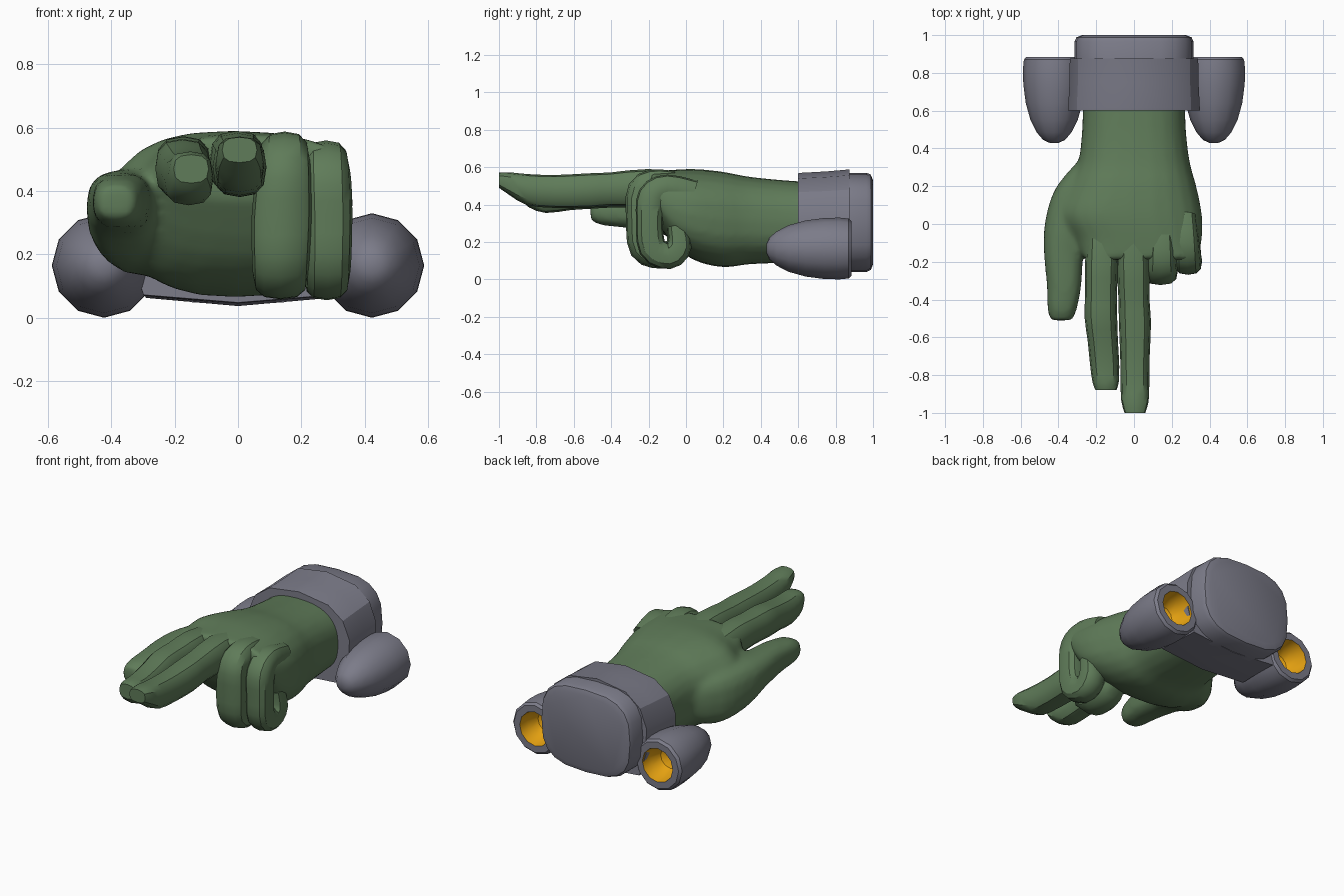
import bpy, bmesh, math
from mathutils import Vector


def material(name, rgb):
    m = bpy.data.materials.new(name)
    m.diffuse_color = (*rgb, 1)
    return m


GREEN = material("green glove", (0.115, 0.2, 0.1))
GREY = material("grey metal", (0.2, 0.2, 0.25))
GOLD = material("gold nozzle", (0.83, 0.38, 0.006))


def rounded(n, p):
    """Unit superellipse outline."""
    pts = []
    for i in range(n):
        a = 2 * math.pi * i / n
        c, s = math.cos(a), math.sin(a)
        pts.append((math.copysign(abs(c) ** (2 / p), c), math.copysign(abs(s) ** (2 / p), s)))
    return pts


def spline(rings, steps):
    """Catmull-Rom resampling of (x, y, z, half width, half height) rings."""
    out = []
    for i in range(len(rings) - 1):
        p0, p1 = rings[max(i - 1, 0)], rings[i]
        p2, p3 = rings[i + 1], rings[min(i + 2, len(rings) - 1)]
        for k in range(steps):
            t = k / steps
            out.append([0.5 * (2 * b + (c - a) * t + (2 * a - 5 * b + 4 * c - d) * t * t
                               + (3 * b - a - 3 * c + d) * t ** 3)
                        for a, b, c, d in zip(p0, p1, p2, p3)])
    out.append(list(rings[-1]))
    return out


def loft(bm, rings, outline, steps=1, follow=False):
    """Skin rings; they face -y unless they follow the path."""
    rings = spline(rings, steps)
    mid = [Vector(r[:3]) for r in rings]
    loops = []
    for i, r in enumerate(rings):
        up = Vector((0, 0, 1))
        if follow:
            t = mid[min(i + 1, len(mid) - 1)] - mid[max(i - 1, 0)]
            up = t.cross(Vector((1, 0, 0))).normalized()
        loops.append([bm.verts.new(mid[i] + Vector((u * r[3], 0, 0)) + up * (v * r[4]))
                      for u, v in outline])
    n = len(outline)
    bands = []
    for a, b in zip(loops, loops[1:]):
        bands.append([bm.faces.new((a[j], a[(j + 1) % n], b[(j + 1) % n], b[j])) for j in range(n)])
    bands[0].append(bm.faces.new(loops[0][::-1]))
    bands[-1].append(bm.faces.new(loops[-1]))
    return bands


def finish(bm, name, mats, angle=35):
    bmesh.ops.recalc_face_normals(bm, faces=bm.faces[:])
    me = bpy.data.meshes.new(name)
    bm.to_mesh(me)
    bm.free()
    for m in mats:
        me.materials.append(m)
    ob = bpy.data.objects.new(name, me)
    bpy.context.collection.objects.link(ob)
    bpy.ops.object.select_all(action='DESELECT')
    ob.select_set(True)
    bpy.context.view_layer.objects.active = ob
    bpy.ops.object.shade_smooth_by_angle(angle=math.radians(angle))
    return ob


# Palm, forearm and thumb, blended into one skin
bm = bmesh.new()
loft(bm, [(0, 0.68, 0.31, 0.27, 0.21), (0, 0.5, 0.31, 0.275, 0.222),
          (0, 0.33, 0.315, 0.295, 0.235), (-0.01, 0.2, 0.32, 0.34, 0.255),
          (-0.02, 0.05, 0.345, 0.38, 0.245), (0.02, -0.08, 0.39, 0.34, 0.195),
          (0.04, -0.19, 0.475, 0.30, 0.10)], rounded(24, 2.5), 3)
loft(bm, [(-0.17, 0.38, 0.29, 0.08, 0.10), (-0.27, 0.2, 0.29, 0.14, 0.16),
          (-0.33, 0.02, 0.32, 0.14, 0.15), (-0.37, -0.14, 0.355, 0.108, 0.108),
          (-0.37, -0.32, 0.365, 0.092, 0.09), (-0.38, -0.45, 0.365, 0.078, 0.075),
          (-0.385, -0.51, 0.365, 0.058, 0.05)], rounded(16, 2.6), 3)
hand = finish(bm, "palm_and_thumb", [GREEN])
rm = hand.modifiers.new("blend", 'REMESH')
rm.mode, rm.voxel_size, rm.use_smooth_shade = 'VOXEL', 0.018, True
sm = hand.modifiers.new("soften", 'SMOOTH')
sm.factor, sm.iterations = 0.5, 6

# Two pointing fingers
bm = bmesh.new()
loft(bm, [(-0.17, 0.05, 0.455, 0.07, 0.085), (-0.172, -0.2, 0.475, 0.087, 0.098),
          (-0.175, -0.36, 0.475, 0.084, 0.09), (-0.175, -0.5, 0.47, 0.086, 0.092),
          (-0.165, -0.62, 0.455, 0.08, 0.085), (-0.155, -0.75, 0.44, 0.077, 0.085),
          (-0.15, -0.84, 0.455, 0.069, 0.07), (-0.148, -0.88, 0.47, 0.055, 0.045)],
     rounded(12, 2.7), 2)
finish(bm, "index_finger", [GREEN])
bm = bmesh.new()
loft(bm, [(0, 0.05, 0.475, 0.07, 0.09), (-0.003, -0.2, 0.49, 0.087, 0.1),
          (0, -0.4, 0.482, 0.082, 0.09), (0.005, -0.52, 0.475, 0.085, 0.092),
          (0.005, -0.7, 0.47, 0.078, 0.088), (0.005, -0.85, 0.48, 0.076, 0.083),
          (0.005, -0.94, 0.51, 0.072, 0.062), (0.005, -1.0, 0.53, 0.055, 0.04)],
     rounded(12, 2.7), 2)
finish(bm, "middle_finger", [GREEN])

# Two curled fingers
bm = bmesh.new()
loft(bm, [(0.14, 0.02, 0.48, 0.07, 0.08), (0.147, -0.14, 0.508, 0.075, 0.08),
          (0.145, -0.23, 0.47, 0.085, 0.085), (0.138, -0.245, 0.32, 0.095, 0.075),
          (0.135, -0.225, 0.17, 0.09, 0.08), (0.135, -0.13, 0.13, 0.085, 0.072),
          (0.14, -0.04, 0.17, 0.08, 0.07), (0.14, -0.05, 0.31, 0.06, 0.055)],
     rounded(12, 2.7), 3, True)
finish(bm, "ring_finger", [GREEN])
bm = bmesh.new()
loft(bm, [(0.27, 0.04, 0.45, 0.06, 0.08), (0.278, -0.1, 0.485, 0.068, 0.075),
          (0.283, -0.18, 0.44, 0.074, 0.08), (0.287, -0.195, 0.32, 0.074, 0.072),
          (0.285, -0.18, 0.17, 0.072, 0.075), (0.28, -0.09, 0.125, 0.07, 0.07),
          (0.28, -0.035, 0.18, 0.07, 0.065), (0.28, -0.05, 0.29, 0.06, 0.05)],
     rounded(12, 2.7), 3, True)
finish(bm, "little_finger", [GREEN])

# Wrist cuff: arched top, nearly flat bottom
half = [(0.295, -0.245), (0.34, -0.11), (0.345, 0.05), (0.3, 0.16), (0.2, 0.235)]
cuff = [(0, -0.27)] + half + [(0, 0.265)] + [(-u, v) for u, v in reversed(half)]
bm = bmesh.new()
loft(bm, [(0, 0.6, 0.31, 1.01, 0.97), (0, 0.615, 0.31, 1.01, 0.98),
          (0, 0.75, 0.312, 0.99, 1.0), (0, 0.875, 0.315, 0.985, 1.03)], cuff)
finish(bm, "wrist_cuff", [GREY], 30)

# Rounded end block
bm = bmesh.new()
loft(bm, [(0, 0.84, 0.305, 0.315, 0.265), (0, 0.965, 0.305, 0.315, 0.265),
          (0, 0.988, 0.305, 0.305, 0.255), (0, 1.0, 0.305, 0.275, 0.225)], rounded(20, 3.0))
finish(bm, "cuff_end", [GREY])

# Side thrusters: bullet shells with hollow gold nozzles
profile = [(0.43, 0.025), (0.445, 0.058), (0.485, 0.092), (0.55, 0.125), (0.64, 0.15),
           (0.74, 0.163), (0.82, 0.165), (0.87, 0.16), (0.885, 0.146), (0.885, 0.105),
           (0.82, 0.095), (0.76, 0.066), (0.735, 0.02)]
for side, label in ((-1, "left"), (1, "right")):
    bm = bmesh.new()
    bands = loft(bm, [(side * 0.423, y, 0.165, r, r) for y, r in profile], rounded(12, 2))
    for band in bands[9:]:
        for f in band:
            f.material_index = 1
    finish(bm, label + "_thruster", [GREY, GOLD])
